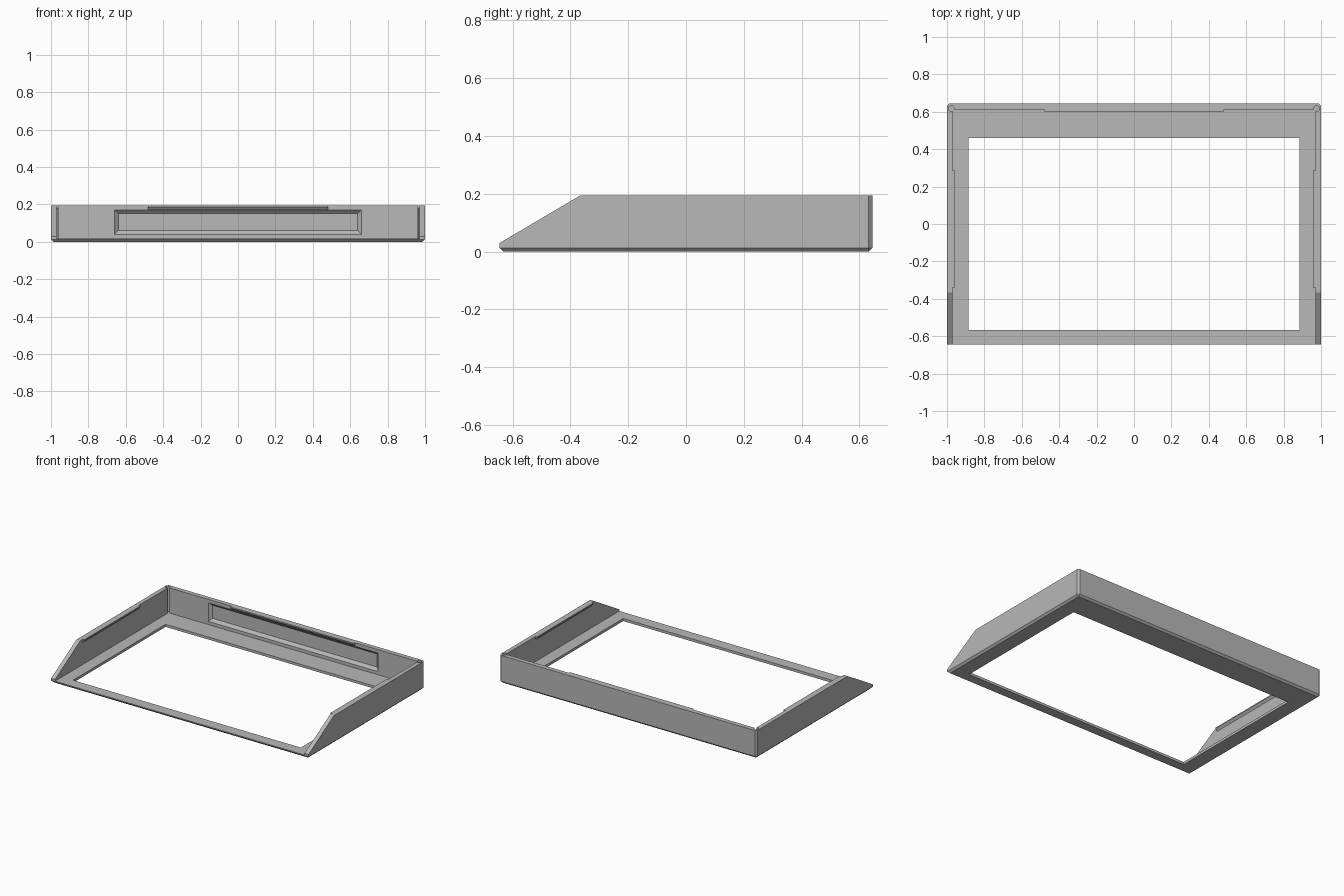
import bpy, bmesh

cube = bpy.data.objects.get("Cube")
if cube:
    bpy.data.objects.remove(cube, do_unlink=True)

W, D, H = 1.0, 0.645, 0.195        # half width, half depth, height
INNER_X, INNER_Y = 0.97, 0.613     # inner wall faces
FLOOR = 0.018
CHAMFER = 0.013

grey = bpy.data.materials.new("plain_grey")
grey.use_nodes = True
colour = (0.48, 0.48, 0.48, 1)
grey.diffuse_color = colour
grey.node_tree.nodes["Principled BSDF"].inputs["Base Color"].default_value = colour


def finish(bm, name):
    bmesh.ops.recalc_face_normals(bm, faces=bm.faces)
    mesh = bpy.data.meshes.new(name)
    bm.to_mesh(mesh)
    bm.free()
    mesh.materials.append(grey)
    obj = bpy.data.objects.new(name, mesh)
    bpy.context.collection.objects.link(obj)
    return obj


def loft(name, start, end):
    """Solid between two matching loops of points."""
    bm = bmesh.new()
    a = [bm.verts.new(p) for p in start]
    b = [bm.verts.new(p) for p in end]
    bm.faces.new(a)
    bm.faces.new(b[::-1])
    for i in range(len(a)):
        j = (i + 1) % len(a)
        bm.faces.new((a[i], b[i], b[j], a[j]))
    return finish(bm, name)


def box(name, x, y0, y1, z0, z1):
    ring = [(-x, y0), (x, y0), (x, y1), (-x, y1)]
    return loft(name, [(*p, z0) for p in ring], [(*p, z1) for p in ring])


def cut(target, cutter):
    cutter.hide_render = True
    mod = target.modifiers.new("cut", 'BOOLEAN')
    mod.operation = 'DIFFERENCE'
    mod.solver = 'EXACT'
    mod.object = cutter
    bpy.context.view_layer.update()
    graph = bpy.context.evaluated_depsgraph_get()
    mesh = bpy.data.meshes.new_from_object(target.evaluated_get(graph))
    target.modifiers.clear()
    target.data = mesh
    bpy.data.objects.remove(cutter, do_unlink=True)


# Outer body with sloped front ends
side = [(-D, 0), (D, 0), (D, H), (-0.365, H), (-D, 0.03)]
frame = loft("tray_frame", [(-W, *p) for p in side], [(W, *p) for p in side])

# Chamfer the bottom rim and the rear upright corners
bm = bmesh.new()
bm.from_mesh(frame.data)
edges = []
for e in bm.edges:
    a, b = (v.co for v in e.verts)
    bottom = max(a.z, b.z) < 0.001
    rear_corner = min(a.y, b.y) > D - 0.001 and abs(a.x - b.x) < 0.001
    if bottom or rear_corner:
        edges.append(e)
bmesh.ops.bevel(bm, geom=edges, offset=CHAMFER, segments=1, affect='EDGES')
bm.to_mesh(frame.data)
bm.free()

# Interior and floor opening
cut(frame, box("interior_cutter", INNER_X, -0.8, INNER_Y, FLOOR, 0.4))
cut(frame, box("opening_cutter", 0.885, -0.567, 0.46, -0.1, 0.1))

# Round reliefs in the rear inside corners
for s in (-1, 1):
    bm = bmesh.new()
    bmesh.ops.create_cone(bm, cap_ends=True, segments=24, radius1=0.015,
                          radius2=0.015, depth=0.4)
    bmesh.ops.translate(bm, verts=bm.verts, vec=(s * 0.977, 0.617, FLOOR + 0.2))
    cut(frame, finish(bm, "corner_cutter"))


# Sloped recess in the rear wall
def recess_loop(x, y, z0, z1):
    return [(-x, y, z0), (x, y, z0), (x, y, z1), (-x, y, z1)]


cut(frame, loft("recess_cutter", recess_loop(0.67, 0.604, 0.031, 0.18),
                recess_loop(0.64, 0.631, 0.06, 0.152)))

# Wedge catches along the top inside edges: (outward offset, height)
wedge = [(0.005, H), (-0.012, H), (-0.012, 0.187), (0, 0.172), (0.005, 0.172)]
loft("rear_catch", [(-0.48, INNER_Y + d, z) for d, z in wedge],
     [(0.48, INNER_Y + d, z) for d, z in wedge])
for s, name in ((1, "left_catch"), (-1, "right_catch")):
    loft(name, [(s * (INNER_X + d), -0.34, z) for d, z in wedge],
         [(s * (INNER_X + d), 0.285, z) for d, z in wedge])
